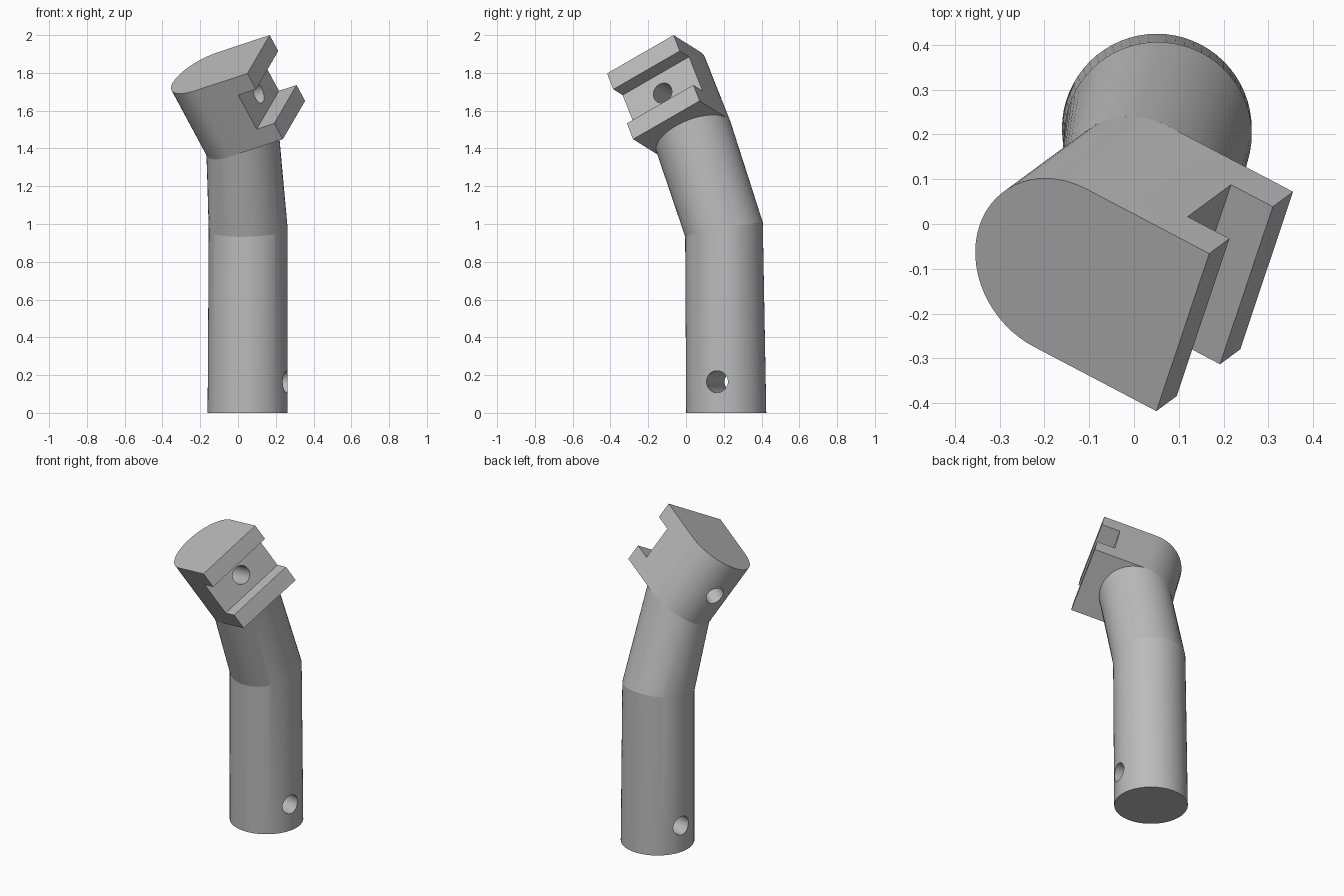
import bpy, bmesh, math
from mathutils import Vector, Matrix

if "Cube" in bpy.data.objects:
    bpy.data.objects.remove(bpy.data.objects["Cube"], do_unlink=True)

SEGS = 64
grey = bpy.data.materials.new("light_grey")
grey.use_nodes = True
colour = (0.5, 0.5, 0.5, 1)
grey.diffuse_color = colour
grey.node_tree.nodes["Principled BSDF"].inputs["Base Color"].default_value = colour


def loft(name, rings):
    """Closed skin through rings that all have the same number of points."""
    bm = bmesh.new()
    loops = [[bm.verts.new(p) for p in ring] for ring in rings]
    n = len(loops[0])
    for low, high in zip(loops, loops[1:]):
        for i in range(n):
            j = (i + 1) % n
            bm.faces.new((low[i], low[j], high[j], high[i]))
    bm.faces.new(loops[0][::-1])
    bm.faces.new(loops[-1])
    bmesh.ops.recalc_face_normals(bm, faces=bm.faces[:])
    mesh = bpy.data.meshes.new(name)
    bm.to_mesh(mesh)
    bm.free()
    obj = bpy.data.objects.new(name, mesh)
    bpy.context.collection.objects.link(obj)
    mesh.materials.append(grey)
    return obj


def circle(centre, normal, radius):
    turn = Vector((0, 0, 1)).rotation_difference(normal)
    steps = [math.tau * i / SEGS for i in range(SEGS)]
    return [centre + turn @ Vector((math.cos(s), math.sin(s), 0)) * radius for s in steps]


def rod(centre, direction, radius, length):
    """Round cutter along a direction."""
    d = direction.normalized() * length / 2
    return loft("hole_cutter", [circle(centre - d, direction, radius),
                                circle(centre + d, direction, radius)])


def cut(obj, cutter):
    cutter.hide_render = True
    mod = obj.modifiers.new("cut", "BOOLEAN")
    mod.operation = "DIFFERENCE"
    mod.solver = "EXACT"
    mod.object = cutter
    bpy.context.view_layer.objects.active = obj
    bpy.ops.object.modifier_apply(modifier=mod.name)
    bpy.data.objects.remove(cutter, do_unlink=True)


def smooth(obj):
    bpy.ops.object.select_all(action="DESELECT")
    obj.select_set(True)
    bpy.context.view_layer.objects.active = obj
    bpy.ops.object.shade_smooth_by_angle(angle=math.radians(10))


# Head frame: across the flat front, along the head's axis, and out of the flat front
back_corner = Vector((0.168, -0.066, 2.0))
front_corner = Vector((0.050, -0.418, 1.797))
low_corner = Vector((0.356, 0.074, 1.653))
across = (back_corner - front_corner).normalized()
axis = back_corner - low_corner
axis = (axis - across * axis.dot(across)).normalized()
out = across.cross(axis)
radius = (back_corner - front_corner).length / 2
height = (back_corner - low_corner).length
flat = 0.323
top_centre = (back_corner + front_corner) / 2 - out * flat
low_centre = top_centre - axis * height

# Head: D-shaped block, flat at the front and round behind
half = SEGS // 2
arc = [math.pi * i / half for i in range(half + 1)]
outline = [across * radius * math.cos(s) - out * radius * math.sin(s) for s in arc]
outline += [out * flat - across * radius, out * flat + across * radius]
head = loft("head", [[c + p for p in outline] for c in (low_centre, top_centre)])

# Slot across the flat front, between two lips
lip, depth = 0.101, 0.11
slot_centre = top_centre - axis * height / 2 + out * flat
ends = []
for side in (-0.4, 0.4):
    ends.append([slot_centre + across * side + out * o + axis * h * (height / 2 - lip)
                 for o, h in ((-depth, -1), (0.2, -1), (0.2, 1), (-depth, 1))])
cut(head, loft("slot_cutter", ends))

# Hole through the head from the slot floor
cut(head, rod(slot_centre, out, 0.055, 1.6))
smooth(head)

# Bent shaft: straight lower part, leaning upper part meeting the head
base_centre = Vector((0.051, 0.213, 0))
bend_centre = Vector((0.054, 0.201, 0.971))
shaft = loft("shaft", [
    circle(base_centre, Vector((0, 0, 1)), 0.212),
    circle(bend_centre, Vector((-0.03, -0.187, 1)).normalized(), 0.209),
    circle(low_centre, axis, radius),
])

# Cross hole near the foot of the shaft
aim = math.radians(-13.5)
cut(shaft, rod(base_centre + Vector((0, 0, 0.165)),
               Vector((math.cos(aim), math.sin(aim), 0)), 0.058, 1))
smooth(shaft)
